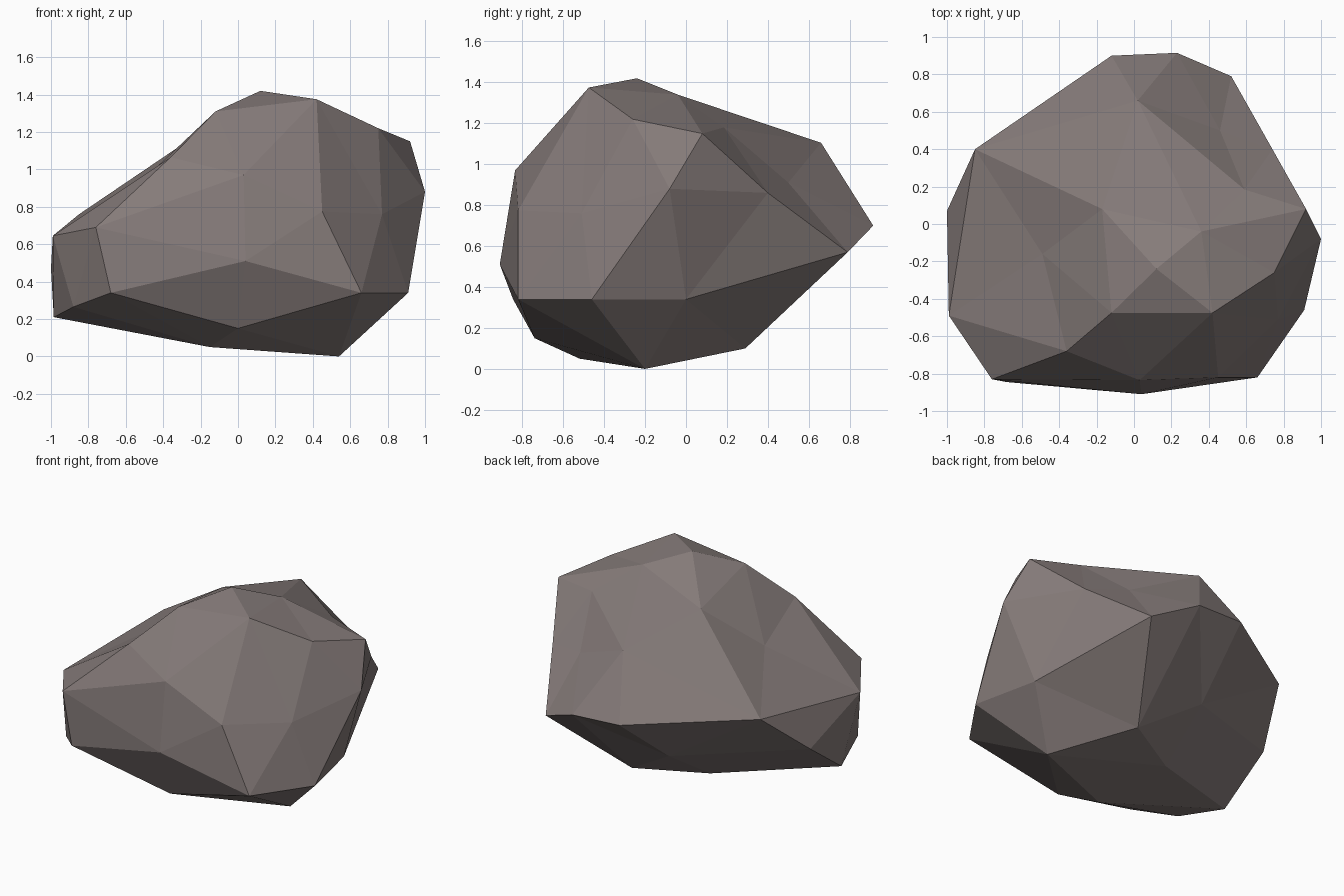
import bpy, bmesh
from mathutils import Vector

# Corner points of the boulder, grouped by zone
crown = [(.12, -.24, 1.42), (.42, -.475, 1.375), (-.12, -.475, 1.31), (.75, -.26, 1.22),
         (.36, -.04, 1.34), (.59, .185, 1.18), (-.17, .08, 1.22), (.92, .08, 1.15),
         (.02, .66, 1.105), (-.36, -.68, 1.065)]
waist = [(-.49, -.16, .96), (.03, -.835, .97), (.46, .50, .91), (.74, .40, .86),
         (1, -.08, .88), (.77, -.51, .76), (.45, -.82, .775), (-.85, .40, .76),
         (-.12, .90, .715), (.23, .915, .70), (-.76, -.83, .69), (-.99, -.49, .645),
         (.52, .79, .57), (.04, -.91, .51), (-1, .07, .47)]
base = [(.91, -.46, .34), (.66, -.82, .34), (-.68, -.845, .34), (.81, 0, .34),
        (-.18, .445, .345), (-.88, -.62, .265), (-.985, -.29, .21), (0, -.74, .15),
        (.21, .29, .10), (-.22, .05, .085), (-.15, -.52, .05), (.54, -.20, 0)]

# Skin the points: hull them while pulled towards a ball, then restore the
# true positions so that shallow dents survive
centre = Vector((0, -.05, .62))
bm = bmesh.new()
pairs = []
for p in map(Vector, crown + waist + base):
    d = p - centre
    pairs.append((bm.verts.new(d.normalized() * d.length ** .25), p))
bmesh.ops.convex_hull(bm, input=bm.verts[:])
for v, p in pairs:
    if v.is_valid:
        v.co = p
bmesh.ops.delete(bm, geom=[v for v in bm.verts if not v.link_faces], context='VERTS')
bmesh.ops.recalc_face_normals(bm, faces=bm.faces[:])

# Boulder object, flat faces, one stone colour
mesh = bpy.data.meshes.new("boulder")
bm.to_mesh(mesh)
bm.free()
stone = bpy.data.materials.new("warm grey stone")
stone.diffuse_color = (.235, .198, .192, 1)
mesh.materials.append(stone)
bpy.context.collection.objects.link(bpy.data.objects.new("boulder", mesh))
